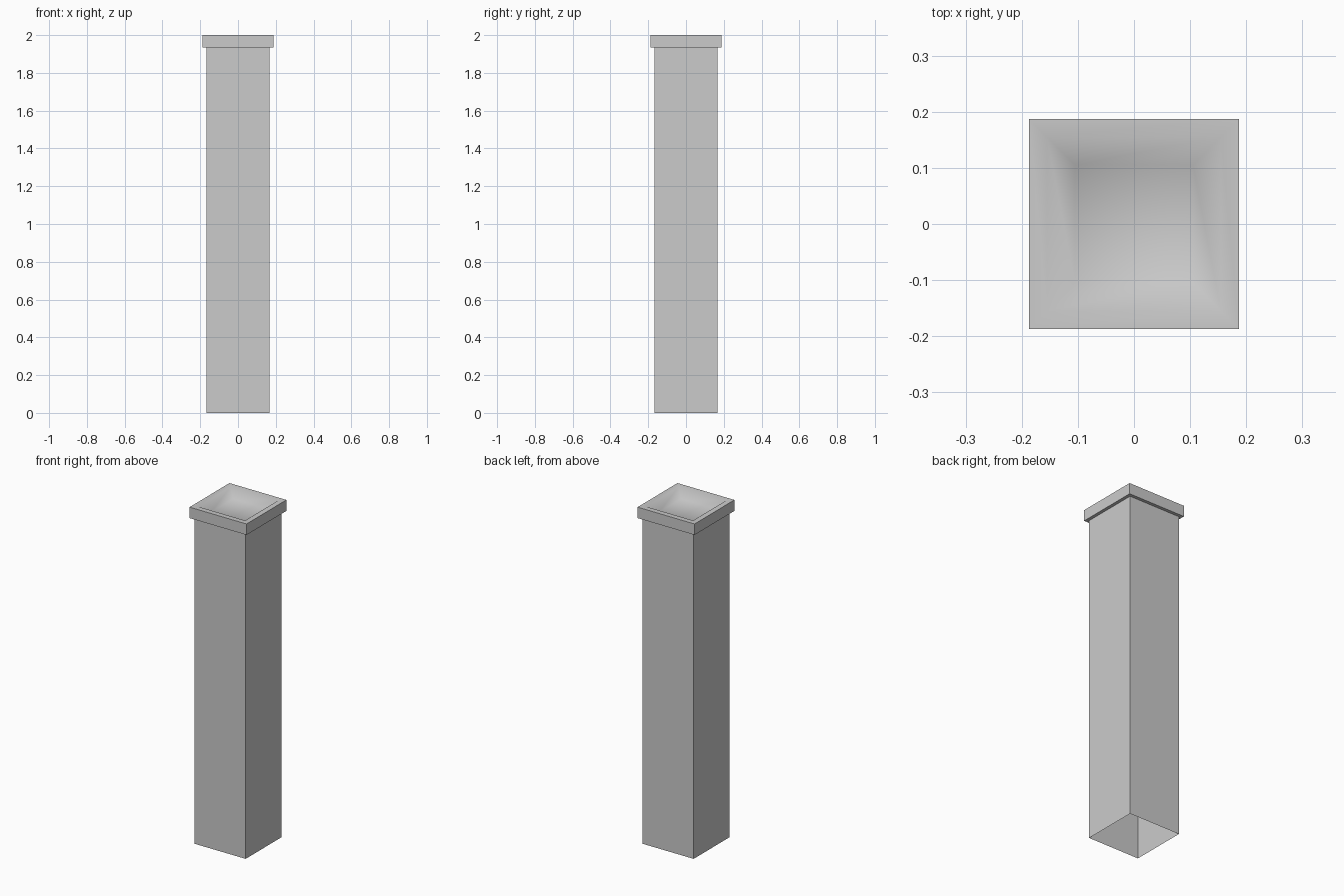
import bpy, bmesh

if "Cube" in bpy.data.objects:
    bpy.data.objects.remove(bpy.data.objects["Cube"])


def loft_squares(name, levels, cap_end=False, smooth_from=None):
    """Stack square rings (half width, height); optionally close the last ring."""
    bm = bmesh.new()
    rings = [[bm.verts.new((sx * h, sy * h, z))
              for sx, sy in ((-1, -1), (1, -1), (1, 1), (-1, 1))]
             for h, z in levels]
    for k, (a, b) in enumerate(zip(rings, rings[1:])):
        for i in range(4):
            j = (i + 1) % 4
            f = bm.faces.new((a[i], a[j], b[j], b[i]))
            f.smooth = smooth_from is not None and k >= smooth_from
    if cap_end:
        f = bm.faces.new(rings[-1])
        f.smooth = smooth_from is not None
    # keep the outer edges of the cap crisp
    if smooth_from is not None:
        for ring in rings[:smooth_from + 1]:
            for i in range(4):
                bm.edges.get((ring[i], ring[(i + 1) % 4])).smooth = False
    mesh = bpy.data.meshes.new(name)
    bm.to_mesh(mesh)
    bm.free()
    obj = bpy.data.objects.new(name, mesh)
    bpy.context.collection.objects.link(obj)
    return obj


# Hollow square shaft, open at the foot
loft_squares("post_shaft", [(0.168, 0.0), (0.168, 1.935)])

# Overhanging cap: underside ledge, sides, rim, and a shallow smooth dish
loft_squares("post_cap",
             [(0.168, 1.935), (0.187, 1.935), (0.187, 2.0),
              (0.155, 2.0), (0.105, 1.96)],
             cap_end=True, smooth_from=2)
